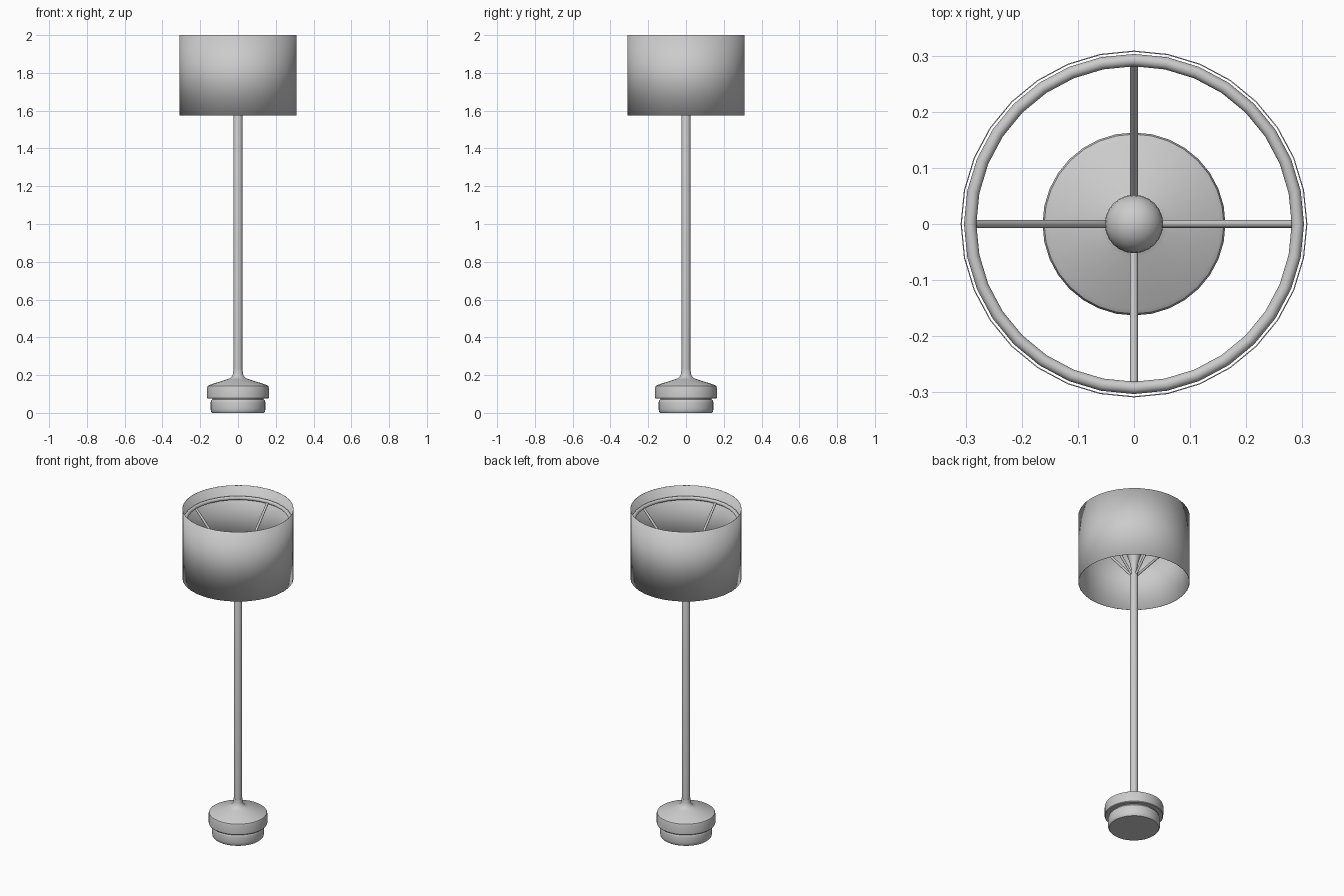
import bpy, math
from mathutils import Vector

if "Cube" in bpy.data.objects:
    bpy.data.objects.remove(bpy.data.objects["Cube"])

SEG = 32


def finish(ob, name, angle=35):
    ob.name = name
    bpy.ops.object.select_all(action='DESELECT')
    ob.select_set(True)
    bpy.context.view_layer.objects.active = ob
    bpy.ops.object.shade_smooth_by_angle(angle=math.radians(angle))
    return ob


def lathe(name, profile, seg=SEG):
    """Revolve (radius, z) points around z; radius 0 makes a pole."""
    verts, faces, rings = [], [], []
    for r, z in profile:
        n = 1 if r == 0 else seg
        rings.append([len(verts) + i for i in range(n)])
        for i in range(n):
            a = 2 * math.pi * i / seg
            verts.append((r * math.cos(a), r * math.sin(a), z))
    for a, b in zip(rings, rings[1:]):
        for i in range(seg):
            j = (i + 1) % seg
            quad = [a[i % len(a)], a[j % len(a)], b[j % len(b)], b[i % len(b)]]
            faces.append(list(dict.fromkeys(quad)))
    me = bpy.data.meshes.new(name)
    me.from_pydata(verts, [], faces)
    ob = bpy.data.objects.new(name, me)
    bpy.context.collection.objects.link(ob)
    return finish(ob, name)


def rod(name, p, q, radius):
    p, q = Vector(p), Vector(q)
    d = q - p
    bpy.ops.mesh.primitive_cylinder_add(
        vertices=12, radius=radius, depth=d.length, location=(p + q) / 2,
        rotation=d.to_track_quat('Z', 'Y').to_euler())
    return finish(bpy.context.object, name)


# Foot: narrow lower disc
lathe("base_foot", [(0, 0), (0.138, 0), (0.143, 0.006), (0.145, 0.02), (0.145, 0.055),
                    (0.142, 0.066), (0.135, 0.072), (0, 0.072)])

# Wider upper disc, sloping up and flaring into the pole
lathe("base_body", [(0, 0.07), (0.135, 0.07), (0.136, 0.076), (0.160, 0.076), (0.163, 0.08),
                    (0.163, 0.135), (0.160, 0.143), (0.152, 0.148), (0.06, 0.177),
                    (0.042, 0.184), (0.031, 0.194), (0.026, 0.21), (0.024, 0.23), (0, 0.23)])

# Pole
lathe("pole", [(0, 0.2), (0.023, 0.2), (0.023, 1.635), (0.019, 1.645), (0, 1.645)], 24)

# Bulb: narrow neck widening into a round top
cz, br = 1.785, 0.052
bulb = [(0, 1.635), (0.017, 1.635), (0.018, 1.67), (0.024, 1.70), (0.034, 1.735)]
bulb += [(br * math.cos(math.radians(a)), cz + br * math.sin(math.radians(a)))
         for a in range(-30, 90, 15)] + [(0, cz + br)]
lathe("bulb", bulb, 24)

# Support ring and four slanted spokes
bpy.ops.mesh.primitive_torus_add(major_radius=0.292, minor_radius=0.011, major_segments=SEG,
                                 minor_segments=12, location=(0, 0, 1.93))
finish(bpy.context.object, "shade_ring", 60)
for i in range(4):
    c, s = round(math.cos(i * math.pi / 2)), round(math.sin(i * math.pi / 2))
    rod(f"shade_spoke_{i + 1}", (0.015 * c, 0.015 * s, 1.62), (0.288 * c, 0.288 * s, 1.928), 0.007)

# Thin open drum shade
shade = lathe("shade", [(0.309, 1.575), (0.309, 2.0)])
wall = shade.modifiers.new("wall", 'SOLIDIFY')
wall.thickness = 0.002
wall.offset = -1
